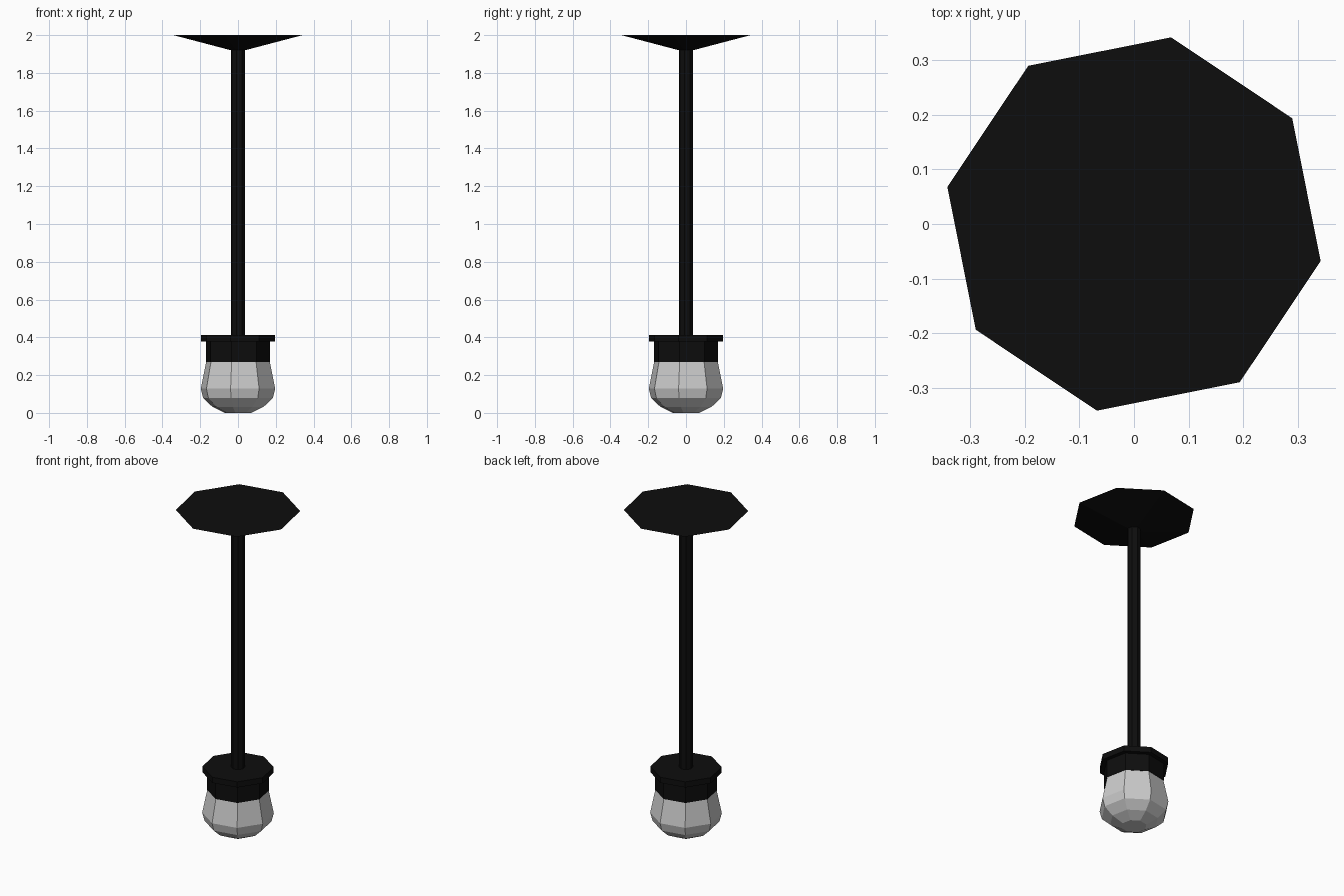
import bpy, bmesh
from math import cos, sin, radians

if "Cube" in bpy.data.objects:
    bpy.data.objects.remove(bpy.data.objects["Cube"])

SIDES, TURN = 8, radians(-11.25)

black = bpy.data.materials.new("black_metal")
black.diffuse_color = (0.004, 0.004, 0.004, 1)
black.use_nodes = True
black.node_tree.nodes["Principled BSDF"].inputs["Base Color"].default_value = black.diffuse_color


def lathe(name, profile, mat=None):
    """Flat-faced octagonal solid from (radius, z) points listed bottom to top."""
    bm = bmesh.new()
    step = radians(360 / SIDES)
    rings = [[bm.verts.new((r * cos(TURN + i * step), r * sin(TURN + i * step), z))
              for i in range(SIDES)] for r, z in profile]
    for lo, hi in zip(rings, rings[1:]):
        for i in range(SIDES):
            j = (i + 1) % SIDES
            bm.faces.new((lo[i], lo[j], hi[j], hi[i]))
    bm.faces.new(rings[0][::-1])
    bm.faces.new(rings[-1])
    mesh = bpy.data.meshes.new(name)
    bm.to_mesh(mesh)
    bm.free()
    obj = bpy.data.objects.new(name, mesh)
    bpy.context.collection.objects.link(obj)
    if mat:
        mesh.materials.append(mat)
    return obj


# Ceiling plate and hanging rod
lathe("ceiling_plate", [(0.039, 1.92), (0.349, 2.0)], black)
lathe("rod", [(0.039, 0.413), (0.039, 1.92)], black)

# Socket with its wider rim
lathe("lamp_socket", [(0.174, 0.27), (0.174, 0.378), (0.2, 0.378), (0.2, 0.413)], black)

# Glass bulb
lathe("bulb", [(0.072, 0.0), (0.138, 0.032), (0.188, 0.078), (0.201, 0.128), (0.172, 0.27)])
